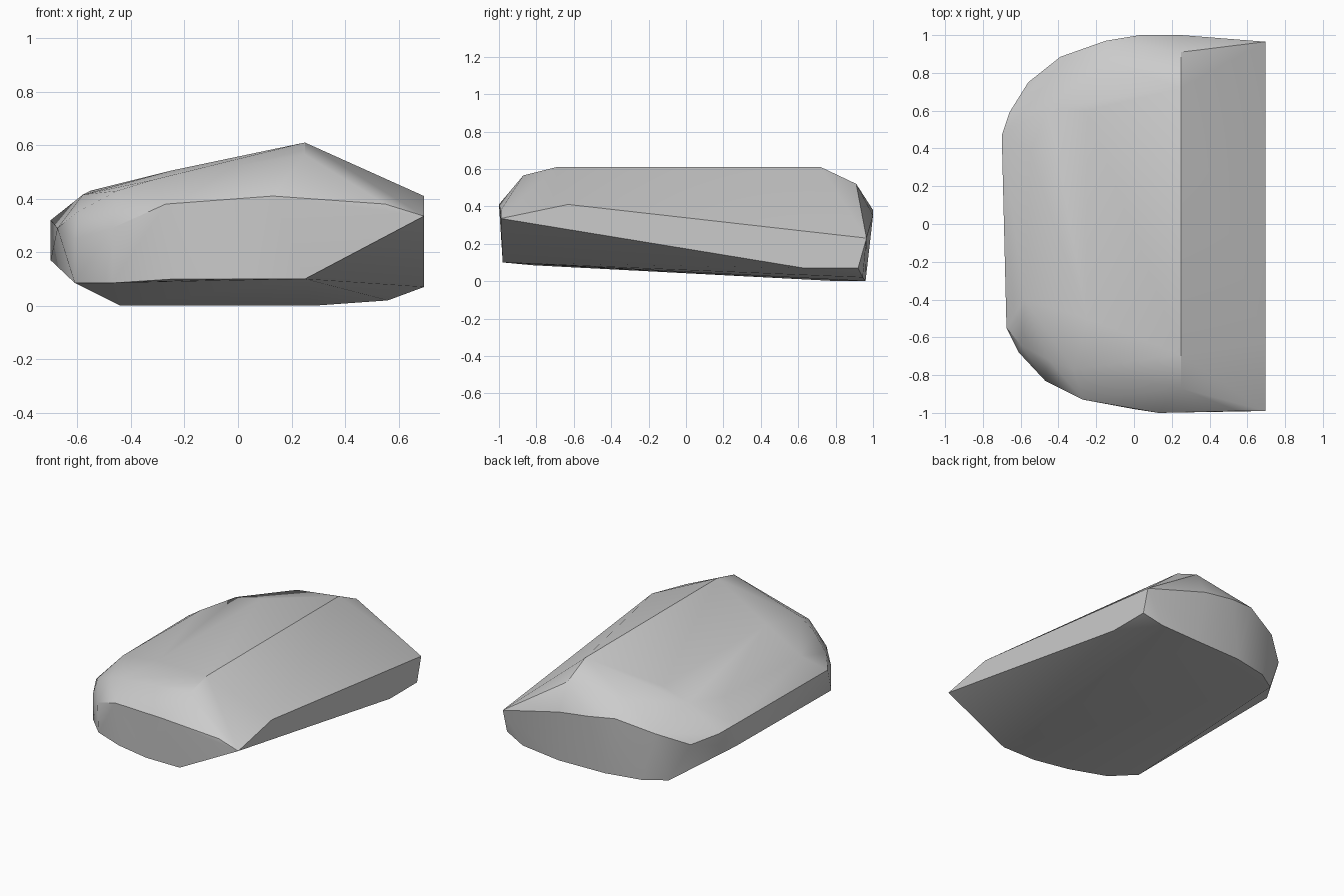
import bpy
import bmesh
from math import radians

default_cube = bpy.data.objects.get("Cube")
if default_cube:
    bpy.data.objects.remove(default_cube, do_unlink=True)


def flat_material(name, colour):
    material = bpy.data.materials.new(name)
    material.use_nodes = True
    material.diffuse_color = colour
    shader = next(n for n in material.node_tree.nodes if n.type == "BSDF_PRINCIPLED")
    shader.inputs["Base Color"].default_value = colour
    return material


def hull_object(name, rings, material, smooth_angle):
    """Stretch a tight skin over a stack of outline rings."""
    bm = bmesh.new()
    for ring in rings:
        for point in ring:
            bm.verts.new(point)
    result = bmesh.ops.convex_hull(bm, input=bm.verts[:], use_existing_faces=False)
    spare = {g for key in ("geom_interior", "geom_unused") for g in result[key]
             if isinstance(g, bmesh.types.BMVert)}
    bmesh.ops.delete(bm, geom=list(spare), context="VERTS")
    bmesh.ops.dissolve_limit(bm, angle_limit=radians(1), verts=bm.verts[:], edges=bm.edges[:])
    bmesh.ops.recalc_face_normals(bm, faces=bm.faces[:])
    mesh = bpy.data.meshes.new(name)
    bm.to_mesh(mesh)
    bm.free()
    mesh.materials.append(material)
    obj = bpy.data.objects.new(name, mesh)
    bpy.context.collection.objects.link(obj)
    bpy.ops.object.select_all(action="DESELECT")
    obj.select_set(True)
    bpy.context.view_layer.objects.active = obj
    bpy.ops.object.shade_smooth_by_angle(angle=radians(smooth_angle))
    return obj


# Rim of the tilted underside
lower_rim = [
    (.25, -.98, .1), (0, -.98, .1), (-.24, -.93, .1), (-.47, -.82, .085),
    (-.61, -.68, .085), (-.7, .47, .17), (-.44, .81, 0), (-.3, .9, 0),
    (-.06, .95, 0), (.28, .96, 0), (.56, .945, .02),
]

# Flat cut side
cut_side = [
    (.695, -.99, .335), (.695, -.63, .41), (.695, .965, .23),
    (.695, .92, .07), (.695, .63, .07),
]

# Top edge of the upright wall
upper_rim = [
    (.55, -.99, .38), (.13, -1, .41), (-.27, -.93, .38), (-.47, -.83, .29),
    (-.61, -.68, .25), (-.675, -.55, .29), (-.7, .47, .32), (-.66, .59, .29),
    (-.56, .75, .25), (-.39, .885, .33), (-.15, .97, .4), (.03, 1, .38), (.25, 1, .35),
]

# Rounded shoulder around the sloping top
shoulder = [
    (-.32, -.77, .47), (-.45, -.72, .43), (-.6, -.64, .35), (-.58, -.4, .415),
    (-.55, .38, .43), (-.45, .62, .455), (-.25, .6, .505), (-.25, -.5, .505),
    (-.16, .86, .49),
]

# Crest along the highest line
crest = [(.25, -.87, .565), (.25, -.69, .61), (.25, .72, .61), (.25, .91, .52)]

stone_grey = flat_material("stone grey", (.6, .6, .6, 1))
hull_object("stone_block", [lower_rim, cut_side, upper_rim, shoulder, crest], stone_grey, 30)
